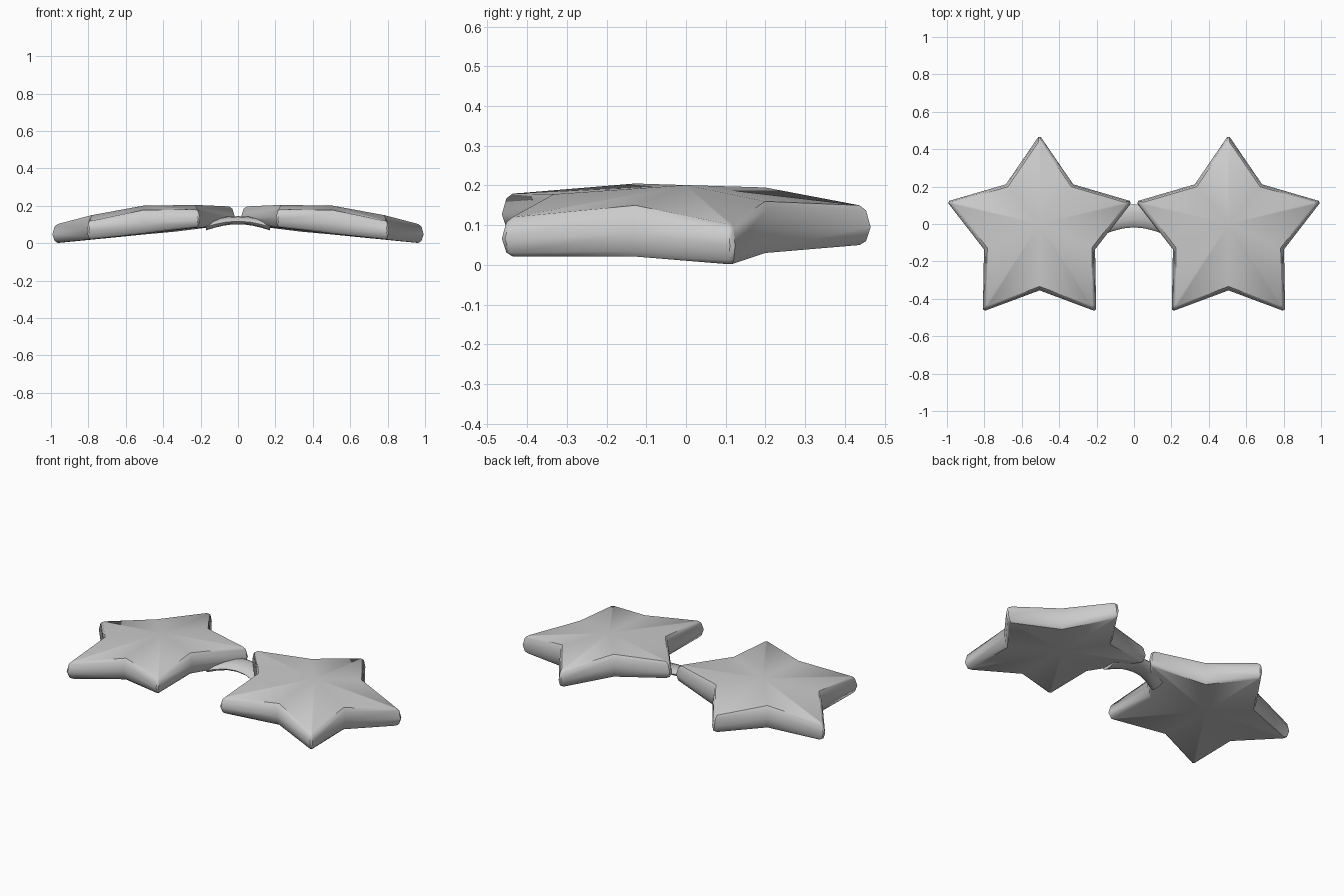
import bpy, bmesh, math
from mathutils import Vector

if "Cube" in bpy.data.objects:
    bpy.data.objects.remove(bpy.data.objects["Cube"])

CX = 0.505
# star outline: x, y, top z, bottom z, is_tip
OUTLINE = [
    (0.505, 0.475, 0.150, 0.050, 1), (0.325, 0.212, 0.195, 0.062, 0),
    (0.010, 0.120, 0.197, 0.098, 1), (0.208, -0.136, 0.205, 0.082, 0),
    (0.202, -0.468, 0.180, 0.084, 1), (0.505, -0.355, 0.178, 0.052, 0),
    (0.808, -0.468, 0.121, 0.021, 1), (0.802, -0.136, 0.150, 0.021, 0),
    (1.000, 0.120, 0.103, 0.002, 1), (0.685, 0.212, 0.160, 0.030, 0),
]
# rim profile: scale about the star centre, height from bottom (0) to top (1)
RIM = [(0.94, 0.0), (0.975, 0.1), (1.0, 0.45), (0.975, 0.87), (0.94, 1.0)]


def finish(name, bm, angle):
    bmesh.ops.recalc_face_normals(bm, faces=bm.faces)
    me = bpy.data.meshes.new(name)
    bm.to_mesh(me)
    bm.free()
    ob = bpy.data.objects.new(name, me)
    bpy.context.collection.objects.link(ob)
    bpy.ops.object.select_all(action='DESELECT')
    ob.select_set(True)
    bpy.context.view_layer.objects.active = ob
    bpy.ops.object.shade_smooth_by_angle(angle=math.radians(angle))
    return ob


def loft(bm, rings):
    for a, b in zip(rings, rings[1:]):
        n = len(a)
        for i in range(n):
            bm.faces.new((a[i], a[(i + 1) % n], b[(i + 1) % n], b[i]))


def blunt_outline():
    # cut each tip into two close points
    pts = []
    for i, (x, y, t, b, tip) in enumerate(OUTLINE):
        p = Vector((x, y))
        if not tip:
            pts.append((p, t, b))
            continue
        for j in (i - 1, (i + 1) % len(OUTLINE)):
            d = (Vector(OUTLINE[j][:2]) - p).normalized()
            pts.append((p + d * 0.012, t, b))
    return pts


def star_lens(name, side):
    bm = bmesh.new()
    c = Vector((CX, 0))
    rings = []
    for s, h in RIM:
        ring = []
        for p, t, b in blunt_outline():
            q = c + (p - c) * s
            ring.append(bm.verts.new((side * q.x, q.y, b + (t - b) * h)))
        rings.append(ring)
    loft(bm, rings)
    # gently domed front and back faces
    for ring, z in ((rings[0], 0.047), (rings[-1], 0.201)):
        mid = bm.verts.new((side * CX, 0, z))
        for i in range(len(ring)):
            bm.faces.new((ring[i], ring[(i + 1) % len(ring)], mid))
    return finish(name, bm, 42)


def nose_bridge():
    # stations: x, front y, back y, centre z, half thickness
    half = [(0.0, -0.018, 0.105, 0.123, 0.021), (0.06, -0.024, 0.105, 0.120, 0.021),
            (0.12, -0.040, 0.090, 0.108, 0.023), (0.17, -0.060, 0.050, 0.095, 0.025)]
    stations = [(-x, *r) for x, *r in reversed(half[1:])] + half
    bm = bmesh.new()
    rings = []
    for x, y0, y1, z, h in stations:
        ring = []
        for k in range(10):
            a = 2 * math.pi * k / 10
            u = math.cos(a)
            ring.append(bm.verts.new((x, (y0 + y1) / 2 + u * (y1 - y0) / 2,
                                      z + h * math.sin(a) + 0.006 * u)))
        rings.append(ring)
    loft(bm, rings)
    bm.faces.new(rings[0])
    bm.faces.new(rings[-1])
    return finish("nose_bridge", bm, 50)


star_lens("star_lens_right", 1)
star_lens("star_lens_left", -1)
nose_bridge()
